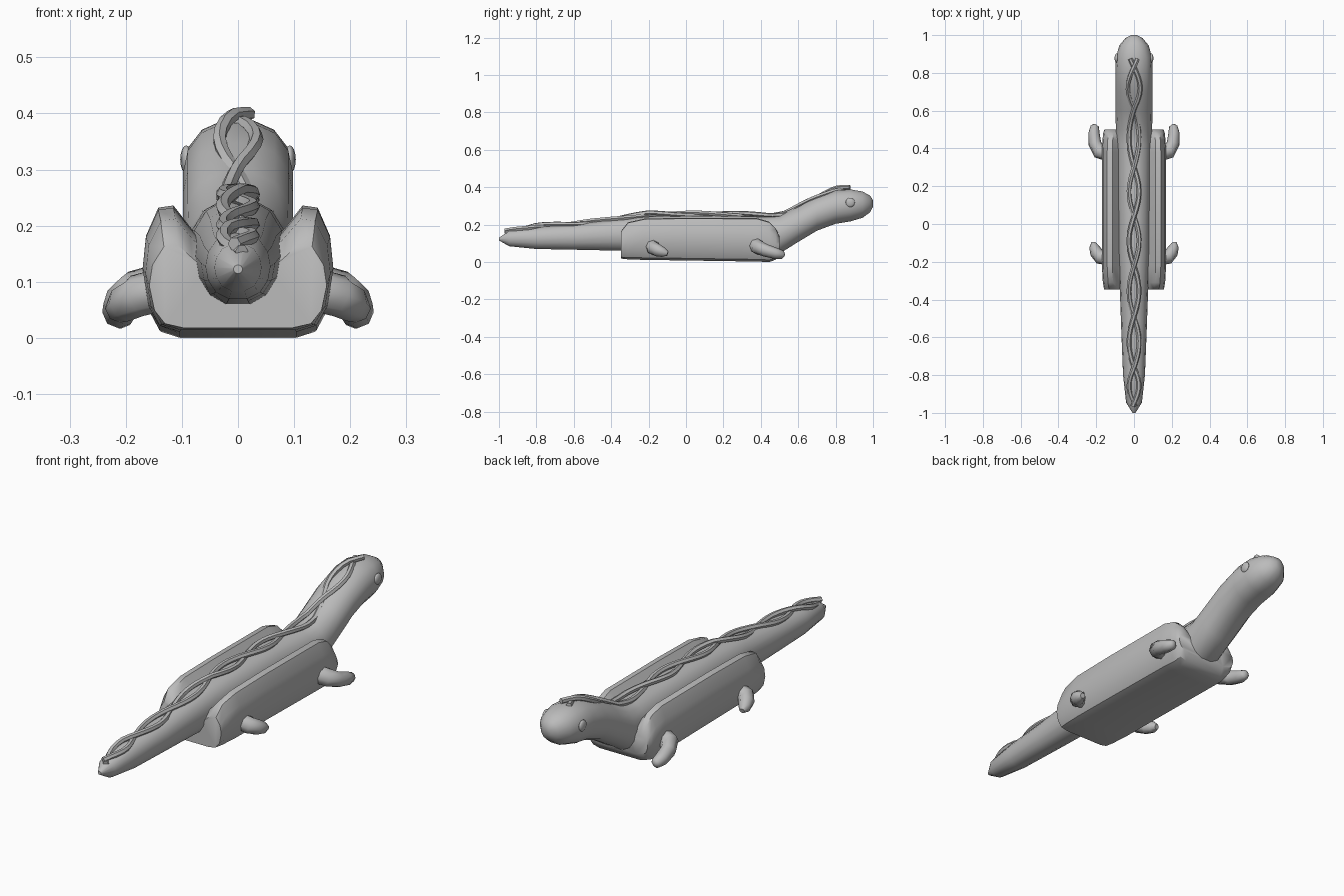
import bpy, bmesh, math
from mathutils import Vector

if "Cube" in bpy.data.objects:
    bpy.data.objects.remove(bpy.data.objects["Cube"])

grey = bpy.data.materials.new("plain grey")
grey.diffuse_color = (0.5, 0.5, 0.5, 1)
grey.use_nodes = True
grey.node_tree.nodes["Principled BSDF"].inputs["Base Color"].default_value = grey.diffuse_color


def finish(obj, angle=40):
    obj.data.materials.append(grey)
    bpy.ops.object.select_all(action='DESELECT')
    obj.select_set(True)
    bpy.context.view_layer.objects.active = obj
    bpy.ops.object.shade_smooth_by_angle(angle=math.radians(angle))
    return obj


def loft(name, rings, angle=40):
    """Skin a list of equal-length point rings and cap both ends."""
    bm = bmesh.new()
    vr = [[bm.verts.new(p) for p in r] for r in rings]
    n = len(vr[0])
    for a, b in zip(vr, vr[1:]):
        for i in range(n):
            j = (i + 1) % n
            bm.faces.new((a[i], a[j], b[j], b[i]))
    bm.faces.new(vr[0])
    bm.faces.new(vr[-1])
    bmesh.ops.recalc_face_normals(bm, faces=bm.faces)
    me = bpy.data.meshes.new(name)
    bm.to_mesh(me)
    bm.free()
    obj = bpy.data.objects.new(name, me)
    bpy.context.collection.objects.link(obj)
    return finish(obj, angle)


def lerp(table, y):
    for (y0, z0), (y1, z1) in zip(table, table[1:]):
        if y <= y1:
            return z0 + (z1 - z0) * (y - y0) / (y1 - y0)
    return table[-1][1]


# Tail, back, neck and head in one tube: y, bottom, top, half width
spine = [(-1.0, 0.115, 0.13, 0.008), (-0.945, 0.083, 0.168, 0.042),
         (-0.8, 0.068, 0.187, 0.058), (-0.6, 0.064, 0.202, 0.066),
         (-0.35, 0.058, 0.232, 0.075), (-0.15, 0.05, 0.248, 0.085),
         (0.2, 0.045, 0.25, 0.09), (0.42, 0.035, 0.243, 0.094),
         (0.5, 0.042, 0.25, 0.096), (0.6, 0.105, 0.297, 0.098),
         (0.7, 0.165, 0.35, 0.098), (0.8, 0.202, 0.385, 0.098),
         (0.88, 0.215, 0.39, 0.096), (0.945, 0.235, 0.378, 0.078),
         (0.985, 0.265, 0.355, 0.045), (1.0, 0.295, 0.33, 0.015)]
rings = []
for y, lo, hi, w in spine:
    ring = []
    for i in range(14):
        a = math.tau * i / 14
        c, s = math.cos(a), math.sin(a)
        c = math.copysign(abs(c) ** 0.85, c)
        ring.append((w * c, y, (lo + hi) / 2 + (hi - lo) / 2 * s))
    rings.append(ring)
loft("spine_and_head", rings, 50)

# Trough-shaped trunk around the back
half = [(0.105, 0.0), (0.14, 0.012), (0.16, 0.05), (0.17, 0.12), (0.164, 0.18),
        (0.142, 0.232), (0.115, 0.236), (0.088, 0.2), (0.065, 0.17)]
section = half + [(-x, z) for x, z in reversed(half)]
# y, width scale, bottom, height of top
trunk = [(-0.347, 0.93, 0.018, 0.165), (-0.31, 0.97, 0.014, 0.212), (-0.22, 1.0, 0.011, 0.232),
         (0.0, 1.0, 0.008, 0.236), (0.38, 1.0, 0.002, 0.234), (0.445, 0.98, 0.0, 0.215),
         (0.48, 0.96, 0.012, 0.18), (0.5, 0.92, 0.045, 0.135)]
loft("trunk", [[(x * s, y, lo + z / 0.236 * (hi - lo)) for x, z in section]
               for y, s, lo, hi in trunk])


# Legs: lofted along a short bent path
def leg(name, path):
    for side, label in ((1, "right"), (-1, "left")):
        pts = [Vector(p[:3]) for p in path]
        rs = []
        for k, p in enumerate(pts):
            t = (pts[min(k + 1, len(pts) - 1)] - pts[max(k - 1, 0)]).normalized()
            u = t.cross(Vector((0, 0, 1))).normalized()
            v = u.cross(t)
            r = path[k][3]
            rs.append([((q := p + r * (math.cos(a) * u + math.sin(a) * v)).x * side, q.y, q.z)
                       for a in (math.tau * i / 8 for i in range(8))])
        loft(label + "_" + name, rs, 50)


leg("front_leg", [(0.14, 0.375, 0.09, 0.042), (0.185, 0.385, 0.08, 0.04),
                  (0.207, 0.425, 0.062, 0.034), (0.212, 0.48, 0.046, 0.03),
                  (0.208, 0.518, 0.038, 0.022), (0.206, 0.526, 0.036, 0.01)])
leg("hind_leg", [(0.14, -0.18, 0.085, 0.038), (0.18, -0.175, 0.075, 0.038),
                 (0.2, -0.15, 0.062, 0.034), (0.212, -0.12, 0.052, 0.026),
                 (0.215, -0.098, 0.045, 0.012)])

# Eyes
for side, label in ((1, "right"), (-1, "left")):
    bpy.ops.mesh.primitive_uv_sphere_add(segments=12, ring_count=8, radius=1,
                                         location=(side * 0.092, 0.878, 0.318))
    eye = bpy.context.object
    eye.name = label + "_eye"
    eye.scale = (0.011, 0.025, 0.025)
    finish(eye)

# Two intertwined strands along the ridge
ridge = [(-0.97, 0.16), (-0.8, 0.192), (-0.6, 0.204), (-0.45, 0.22), (-0.3, 0.243),
         (-0.2, 0.257), (0.2, 0.257), (0.45, 0.248), (0.53, 0.258), (0.7, 0.347),
         (0.8, 0.39), (0.88, 0.394)]
cross = [-0.95, -0.76, -0.49, -0.22, 0.04, 0.3, 0.61, 0.83, 1.05]
for side, label in ((1, "first"), (-1, "second")):
    curve = bpy.data.curves.new(label + "_braid_strand", 'CURVE')
    curve.dimensions = '3D'
    curve.bevel_depth = 0.0125
    curve.bevel_resolution = 1
    curve.use_fill_caps = True
    pts = []
    steps = 58
    for i in range(steps + 1):
        y = -0.965 + 1.84 * i / steps
        k = max([j for j, c in enumerate(cross[:-1]) if c <= y], default=0)
        ph = math.pi * (k + (y - cross[k]) / (cross[k + 1] - cross[k]))
        amp = 0.027 if y < 0.6 else 0.033
        pts.append((side * amp * math.sin(ph), y, lerp(ridge, y) + side * 0.007 * math.cos(ph)))
    sp = curve.splines.new('POLY')
    sp.points.add(len(pts) - 1)
    for p, co in zip(sp.points, pts):
        p.co = (*co, 1)
    tmp = bpy.data.objects.new("tmp", curve)
    bpy.context.collection.objects.link(tmp)
    bpy.context.view_layer.update()
    me = bpy.data.meshes.new_from_object(tmp.evaluated_get(bpy.context.evaluated_depsgraph_get()))
    bpy.data.objects.remove(tmp)
    me.materials.clear()
    strand = bpy.data.objects.new(label + "_braid_strand", me)
    bpy.context.collection.objects.link(strand)
    finish(strand, 50)
